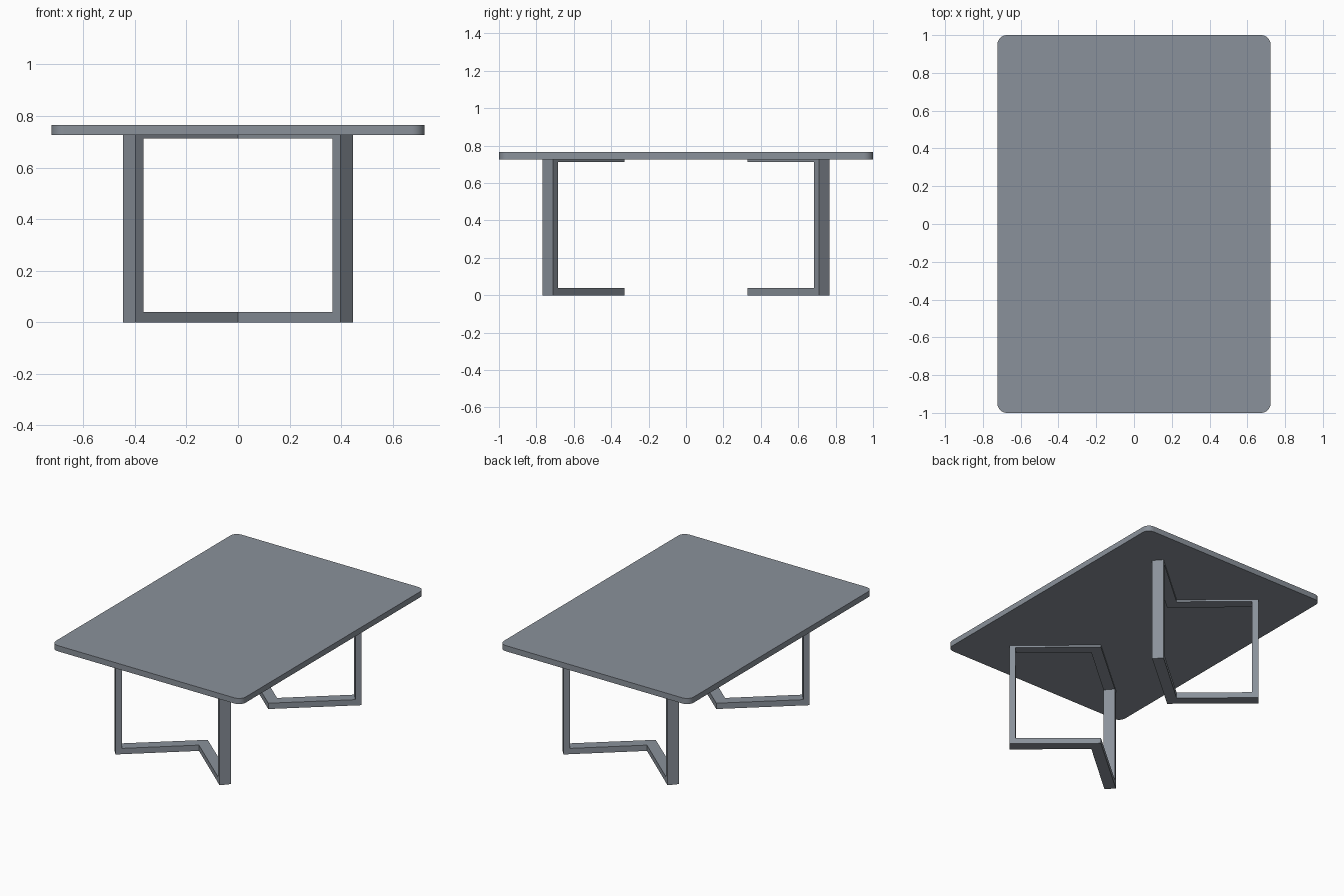
import bpy, bmesh, math

if "Cube" in bpy.data.objects:
    bpy.data.objects.remove(bpy.data.objects["Cube"])

TOP_Z, UNDER_Z = 0.765, 0.726      # tabletop upper and lower faces
BAR_LOW, BAR_HIGH = 0.04, 0.712    # inner opening of the leg frames

# Dark slate grey for all parts
slate = bpy.data.materials.new("slate_grey")
slate.diffuse_color = (0.255, 0.285, 0.325, 1)
slate.use_nodes = True
slate.node_tree.nodes["Principled BSDF"].inputs["Base Color"].default_value = slate.diffuse_color


def make_object(name, bm):
    bmesh.ops.recalc_face_normals(bm, faces=bm.faces)
    mesh = bpy.data.meshes.new(name)
    bm.to_mesh(mesh)
    bm.free()
    mesh.materials.append(slate)
    obj = bpy.data.objects.new(name, mesh)
    bpy.context.collection.objects.link(obj)
    return obj


# Tabletop: rounded rectangle slab
def tabletop(hx, hy, r, steps=10):
    bm = bmesh.new()
    pts = []
    for i, (sx, sy) in enumerate([(1, 1), (-1, 1), (-1, -1), (1, -1)]):
        for k in range(steps + 1):
            a = math.radians(90 * (i + k / steps))
            pts.append((sx * (hx - r) + r * math.cos(a),
                        sy * (hy - r) + r * math.sin(a), UNDER_Z))
    face = bm.faces.new([bm.verts.new(p) for p in pts])
    ext = bmesh.ops.extrude_face_region(bm, geom=[face], use_keep_orig=True)
    verts = [v for v in ext["geom"] if isinstance(v, bmesh.types.BMVert)]
    bmesh.ops.translate(bm, verts=verts, vec=(0, 0, TOP_Z - UNDER_Z))
    return make_object("tabletop", bm)


top = tabletop(0.723, 1.0, 0.05)
bpy.context.view_layer.objects.active = top
top.select_set(True)
bpy.ops.object.shade_smooth_by_angle(angle=math.radians(30))

# Plan of one V arm: (x, y) on the outward and inward faces of the V
APEX = [(0, -0.425), (0, -0.33)]
END = [(0.3965, -0.767), (0.445, -0.711)]       # outer edge of the post
INNER = [(0.3665, -0.741), (0.415, -0.685)]     # inner edge of the post


# V-folded rectangular frame: one closed loop of mitred cross-sections
def leg_frame(name, sy):
    bm = bmesh.new()

    def ring(outer, inner, sx, z_out, z_in):
        pts = [(*outer[0], z_out), (*outer[1], z_out),
               (*inner[1], z_in), (*inner[0], z_in)]
        return [bm.verts.new((sx * x, sy * y, z)) for x, y, z in pts]

    low, high = (0, BAR_LOW), (UNDER_Z, BAR_HIGH)
    rings = [ring(APEX, APEX, 1, *low), ring(END, INNER, 1, *low),
             ring(END, INNER, 1, *high), ring(APEX, APEX, 1, *high),
             ring(END, INNER, -1, *high), ring(END, INNER, -1, *low)]
    for a, b in zip(rings, rings[1:] + rings[:1]):
        for i in range(4):
            j = (i + 1) % 4
            bm.faces.new((a[i], a[j], b[j], b[i]))
    return make_object(name, bm)


leg_frame("front_leg_frame", 1)
leg_frame("back_leg_frame", -1)
